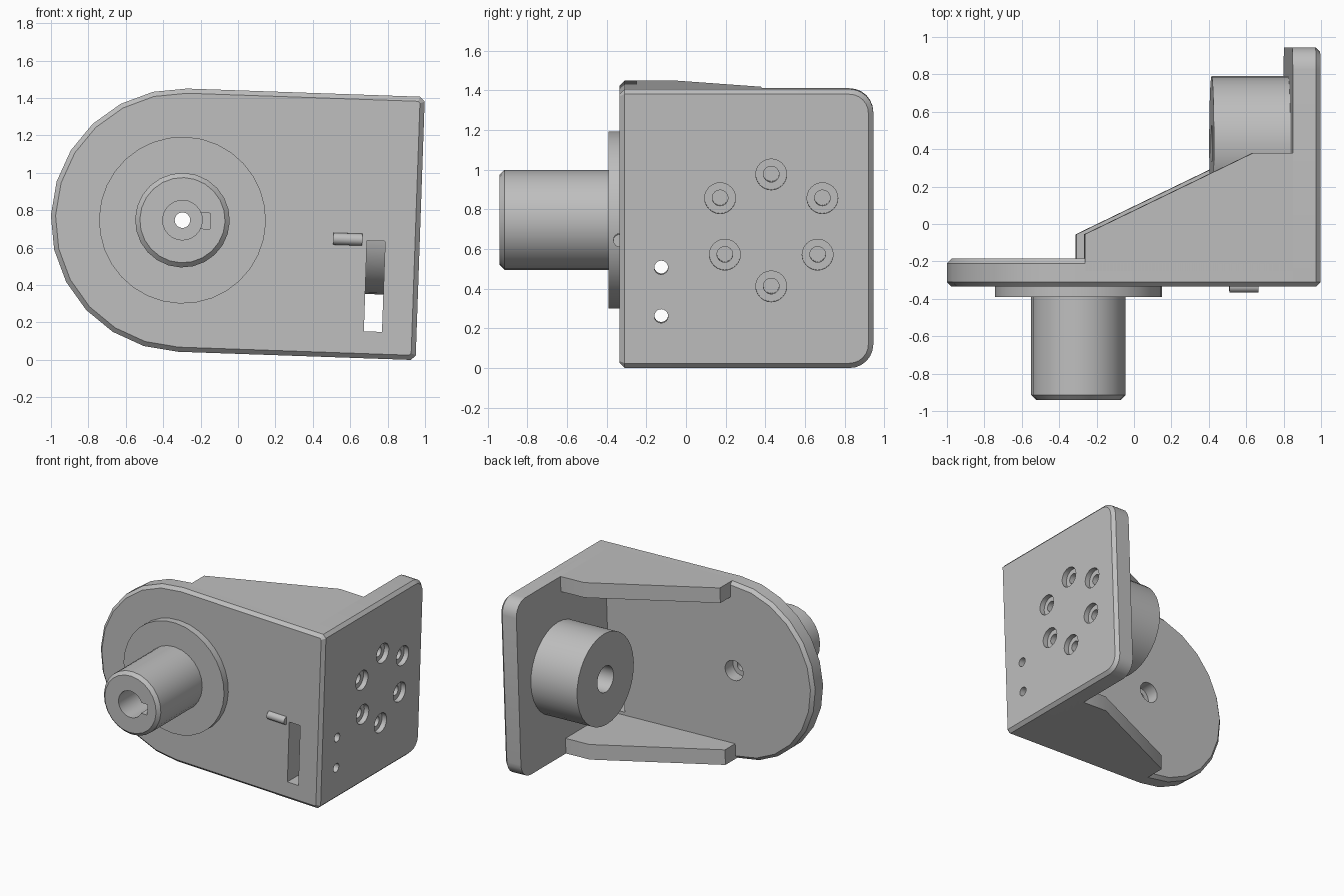
import bpy, bmesh
from math import cos, sin, pi, radians
from mathutils import Vector, Matrix

cube = bpy.data.objects.get("Cube")
if cube:
    bpy.data.objects.remove(cube)

# One cast metal colour
metal = bpy.data.materials.new("cast_grey")
metal.use_nodes = True
grey = (0.52, 0.52, 0.52, 1)
metal.diffuse_color = grey
metal.node_tree.nodes["Principled BSDF"].inputs["Base Color"].default_value = grey

# The whole bracket leans slightly around the shaft axis
LEAN = Matrix.Translation((-0.297, 0, 0.747)) @ Matrix.Rotation(radians(2), 4, "Y")
R, END, THICK, C = 0.704, 1.272, 0.15, 0.025
FRONT, BACK, REAR = -0.335, -0.185, 0.945
INNER = END - THICK


def arc(cx, cy, r, start, stop, steps):
    angles = [radians(start + (stop - start) * i / steps) for i in range(steps + 1)]
    return [(cx + r * cos(a), cy + r * sin(a)) for a in angles]


def circle(cx, cy, r, steps=24):
    return arc(cx, cy, r, 0, 360, steps)[:-1]


def rect(x0, y0, x1, y1):
    return [(x0, y0), (x1, y0), (x1, y1), (x0, y1)]


def inset(points, d):
    """Move a counter-clockwise convex outline inwards by d."""
    p = [Vector(q) for q in points]
    out = []
    for i, q in enumerate(p):
        a = (q - p[i - 1]).normalized()
        b = (p[(i + 1) % len(p)] - q).normalized()
        n1, n2 = Vector((-a.y, a.x)), Vector((-b.y, b.x))
        out.append(q + (n1 + n2) * d / (1 + n1.dot(n2)))
    return out


PLACE = {"x": lambda a, b, h: (h, a, b),
         "y": lambda a, b, h: (a, h, b),
         "z": lambda a, b, h: (a, b, h)}


def loft(name, outline, rings, axis):
    """Skin an outline through (inset, position) rings along an axis."""
    bm = bmesh.new()
    loops = [[bm.verts.new(PLACE[axis](q[0], q[1], h)) for q in inset(outline, d)]
             for d, h in rings]
    n = len(outline)
    for lo, hi in zip(loops, loops[1:]):
        for i in range(n):
            j = (i + 1) % n
            bm.faces.new((lo[i], lo[j], hi[j], hi[i]))
    bm.faces.new(loops[0])
    bm.faces.new(loops[-1])
    bmesh.ops.recalc_face_normals(bm, faces=bm.faces)
    mesh = bpy.data.meshes.new(name)
    bm.to_mesh(mesh)
    bm.free()
    mesh.materials.append(metal)
    obj = bpy.data.objects.new(name, mesh)
    bpy.context.collection.objects.link(obj)
    return obj


def finish(obj, cutters=()):
    """Cut the holes, lean the part and shade it."""
    for cutter in cutters:
        cutter.hide_render = True
        mod = obj.modifiers.new("hole", "BOOLEAN")
        mod.operation, mod.solver, mod.object = "DIFFERENCE", "EXACT", cutter
    if cutters:
        graph = bpy.context.evaluated_depsgraph_get()
        mesh = bpy.data.meshes.new_from_object(obj.evaluated_get(graph))
        obj.modifiers.clear()
        obj.data = mesh
        for cutter in cutters:
            bpy.data.objects.remove(cutter)
    obj.data.transform(LEAN)
    obj.data.shade_smooth()
    obj.data.set_sharp_from_angle(angle=radians(30))


# Front plate: half-round on one end, clipped corners on the other
plate_outline = arc(0, 0, R, 90, 270, 12) + [
    (END - C, -R), (END, C - R), (END, R - C), (END - C, R)]
front_plate = loft("front_plate", plate_outline,
                   [(C, FRONT), (0, FRONT + C), (0, BACK - C), (C, BACK)], "y")
finish(front_plate, [
    loft("slot_cutter", rect(0.99, -0.56, 1.087, -0.075), [(0, -0.6), (0, 0)], "y"),
    loft("recess_cutter", circle(0, 0, 0.08),
         [(0, -0.05), (0, -0.285), (0.038, -0.285), (0.038, -0.6)], "y")])

# End plate: rounded rear corners, chamfered outside, bolt and pin holes
r = 0.12
end_outline = ([(-0.28, -R)] + arc(REAR - r, r - R, r, -90, 0, 6)
               + arc(REAR - r, R - r, r, 0, 90, 6) + [(-0.28, R)])
end_plate = loft("end_plate", end_outline, [(0, INNER), (0, END - C), (C, END)], "x")
MID = 0.43
bolts = [(0, 0.274), (0, -0.291)]
for side in (-1, 1):
    bolts += [(side * 0.258, 0.154), (side * 0.234, -0.131)]
holes = [loft("bolt_cutter", circle(MID + y, v, 0.078),
              [(0, END + 0.1), (0, END - 0.04), (0.038, END - 0.04),
               (0.038, INNER + 0.01)], "x") for y, v in bolts]
holes += [loft("pin_cutter", circle(-0.125, v, 0.035, 16),
               [(0, INNER - 0.1), (0, END + 0.1)], "x") for v in (-0.196, -0.441)]
finish(end_plate, holes)

# Sloping walls above and below
wall_outline = [(0.01, -0.25), (1.2, -0.25), (1.2, 0.38), (0.91, 0.38), (0.01, -0.055)]
for name, lo, hi in (("top_wall", R - 0.12, R), ("bottom_wall", -R, 0.12 - R)):
    finish(loft(name, wall_outline, [(0, lo), (0, hi)], "z"))

# Round boss inside the end plate, with a blind bore
boss = loft("inner_boss", circle(MID, 0, 0.36, 32), [(0, 0.712), (0, INNER + 0.005)], "x")
finish(boss, [loft("boss_cutter", circle(MID, 0, 0.103), [(0, 0.6), (0, 1.08)], "x")])

# Shaft with a keyed bore, standing on a flange
shaft = loft("shaft", circle(0, 0, 0.253), [(C, -0.94), (0, C - 0.94), (0, -0.36)], "y")
finish(shaft, [
    loft("bore_cutter", circle(0, 0, 0.106),
         [(0, -1.1), (0, -0.64), (0.064, -0.64), (0.064, -0.2)], "y"),
    loft("keyway_cutter", rect(0.02, -0.042, 0.15, 0.042), [(0, -1.1), (0, -0.65)], "y")])
flange = loft("shaft_flange", circle(0, 0, 0.446, 32), [(0, -0.39), (0, -0.32)], "y")
finish(flange, [loft("through_cutter", circle(0, 0, 0.042), [(0, -0.6), (0, 0)], "y")])

# Small pin half sunk in the front face
finish(loft("front_pin", circle(FRONT, -0.071, 0.032, 16), [(0, 0.81), (0, 0.965)], "x"))
